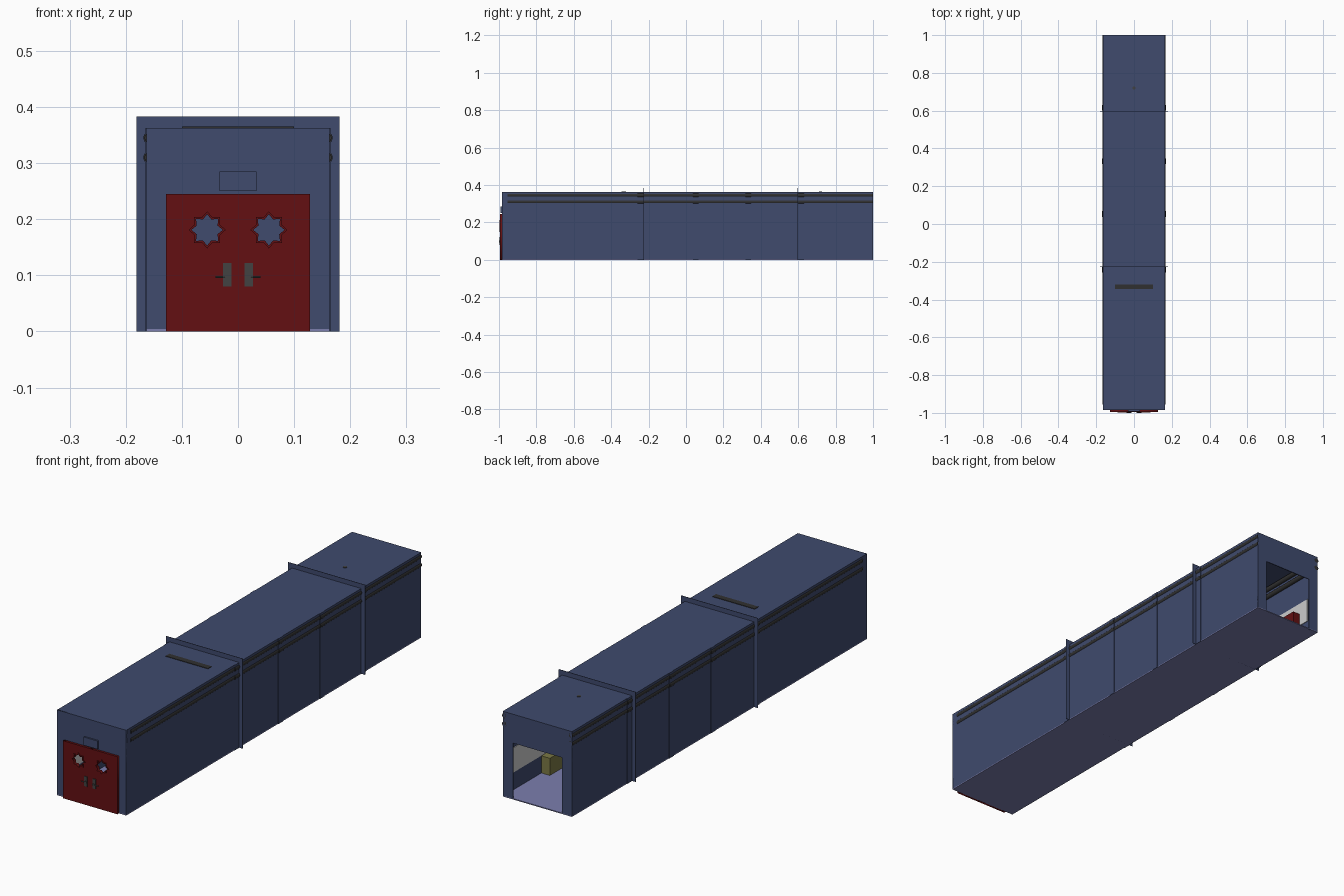
import bpy, math
from mathutils import Matrix

if "Cube" in bpy.data.objects:
    bpy.data.objects.remove(bpy.data.objects["Cube"])


def material(name, rgb):
    m = bpy.data.materials.new(name)
    m.diffuse_color = (*rgb, 1)
    m.use_nodes = True
    m.node_tree.nodes["Principled BSDF"].inputs["Base Color"].default_value = m.diffuse_color
    return m


NAVY = material("navy_wall", (0.05, 0.069, 0.155))
RED = material("dark_red", (0.125, 0.005, 0.006))
BLACK = material("pipe_charcoal", (0.03, 0.03, 0.03))
GREY = material("handle_grey", (0.055, 0.055, 0.055))
LAVENDER = material("floor_lavender", (0.20, 0.21, 0.42))
OLIVE = material("olive_yellow", (0.20, 0.19, 0.06))
WHITE = material("panel_white", (0.6, 0.6, 0.6))


def box(name, x, y, z, mat):
    """Box from (min, max) ranges."""
    lo, hi = zip(x, y, z)
    verts = [(a, b, c) for a in x for b in y for c in z]
    faces = [(0, 1, 3, 2), (4, 6, 7, 5), (0, 4, 5, 1),
             (2, 3, 7, 6), (0, 2, 6, 4), (1, 5, 7, 3)]
    me = bpy.data.meshes.new(name)
    me.from_pydata(verts, [], faces)
    me.materials.append(mat)
    ob = bpy.data.objects.new(name, me)
    bpy.context.collection.objects.link(ob)
    return ob


def rod(name, p, r, length, axis, mat, sides=14):
    """Cylinder centred on p along an axis letter."""
    rot = {"x": (0, math.pi / 2, 0), "y": (math.pi / 2, 0, 0), "z": (0, 0, 0)}[axis]
    bpy.ops.mesh.primitive_cylinder_add(vertices=sides, radius=r, depth=length,
                                        location=p, rotation=rot)
    ob = bpy.context.object
    ob.name = name
    ob.data.materials.append(mat)
    bpy.ops.object.shade_smooth_by_angle(angle=math.radians(40))
    return ob


def sheet(name, loops, y, mat):
    """Flat x-z outline with holes, extruded over the y range."""
    cu = bpy.data.curves.new(name, "CURVE")
    cu.dimensions = "2D"
    cu.fill_mode = "BOTH"
    cu.extrude = (y[1] - y[0]) / 2
    for pts in loops:
        sp = cu.splines.new("POLY")
        sp.points.add(len(pts) - 1)
        for p, (a, b) in zip(sp.points, pts):
            p.co = (a, b, 0, 1)
        sp.use_cyclic_u = True
    tmp = bpy.data.objects.new(name + "_outline", cu)
    bpy.context.collection.objects.link(tmp)
    dg = bpy.context.evaluated_depsgraph_get()
    me = bpy.data.meshes.new_from_object(tmp.evaluated_get(dg))
    bpy.data.objects.remove(tmp)
    me.transform(Matrix.Translation((0, (y[0] + y[1]) / 2, 0)) @ Matrix.Rotation(math.pi / 2, 4, "X"))
    me.materials.clear()
    me.materials.append(mat)
    ob = bpy.data.objects.new(name, me)
    bpy.context.collection.objects.link(ob)
    return ob


def rect(x0, x1, z0, z1):
    return [(x0, z0), (x1, z0), (x1, z1), (x0, z1)]


def star(cx, cz, r_out, r_in, points=8):
    out = []
    for i in range(points * 2):
        r = r_in if i % 2 else r_out
        a = math.pi * i / points
        out.append((cx + r * math.sin(a), cz + r * math.cos(a)))
    return out


W, H, F, B, T = 0.163, 0.363, -0.985, 1.0, 0.004

# Shell: floor, roof, long side walls
box("floor", (-W, W), (F, B), (0, T), LAVENDER)
box("roof", (-W, W), (F, B), (H - T, H), NAVY)
for s, side in ((-1, "left"), (1, "right")):
    box(side + "_wall", sorted((s * W, s * (W - T))), (F, B), (T, H - T), NAVY)

# End walls with a doorway cut up from the floor
for name, y in (("front_wall", (F, F + T)), ("back_wall", (B - T, B))):
    d, h = 0.116, 0.24
    sheet(name, [[(-W, 0), (-d, 0), (-d, h), (d, h), (d, 0), (W, 0), (W, H), (-W, H)]], y, NAVY)

# Thin partitions sticking out past the shell
for i, y in enumerate((-0.226, 0.597)):
    box(f"partition_{i + 1}", (-0.181, 0.181), (y - 0.001, y + 0.001), (0, 0.383), NAVY)

# Wall ribs, pipes and pipe collars on both sides
for s, side in ((-1, "left"), (1, "right")):
    for j, z in enumerate((0.345, 0.31)):
        rod(f"{side}_pipe_{j + 1}", (s * 0.156, 0.0225, z), 0.0105, 1.955, "y", BLACK)
    for i, y in enumerate((-0.243, 0.053, 0.332, 0.615)):
        box(f"{side}_rib_{i + 1}", sorted((s * (W - 0.006), s * (W + 0.002))),
            (y - 0.015, y + 0.015), (0, H), NAVY)
        for j, z in enumerate((0.345, 0.31)):
            rod(f"{side}_collar_{i + 1}_{j + 1}", (s * 0.156, y, z), 0.0125, 0.03, "y", BLACK)

# Double doors with star windows, trims and handles
for s, side in ((-1, "left"), (1, "right")):
    cx, cz = s * 0.055, 0.181
    x0, x1 = sorted((s * 0.0004, s * 0.128))
    sheet(side + "_door", [rect(x0, x1, 0, 0.245), star(cx, cz, 0.029, 0.021)], (-0.995, F), RED)
    sheet(side + "_star_trim", [star(cx, cz, 0.033, 0.0245), star(cx, cz, 0.028, 0.020)],
          (-0.998, -0.984), RED)
    box(side + "_handle_plate", sorted((s * 0.012, s * 0.027)), (-0.9975, -0.995), (0.08, 0.122), GREY)
    rod(side + "_handle_hub", (s * 0.018, -0.9975, 0.098), 0.005, 0.005, "y", GREY)
    rod(side + "_handle_lever", (s * 0.028, -0.998, 0.097), 0.002, 0.024, "x", GREY, 8)

# Blank plate above the doors
box("door_plate", (-0.033, 0.033), (-0.992, F), (0.25, 0.285), NAVY)

# Roof vent slot and small roof stud
box("roof_vent", (-0.1, 0.1), (-0.345, -0.32), (H - 0.006, H + 0.002), BLACK)
rod("roof_stud", (0, 0.72, H - 0.001), 0.008, 0.006, "z", GREY)

# Interior: pale wall bands, bench and cabinet
for s, side in ((-1, "left"), (1, "right")):
    for i, (y0, y1) in enumerate(((-0.96, -0.26), (-0.22, 0.59), (0.635, 0.94))):
        box(f"{side}_wall_band_{i + 1}", sorted((s * (W - T), s * (W - T - 0.003))),
            (y0, y1), (0.08, 0.185), WHITE)
box("bench", (0.119, W - T), (0.63, 0.746), (T, 0.077), OLIVE)
box("cabinet", (-W + T, -0.122), (0.80, 0.89), (T, 0.135), RED)
